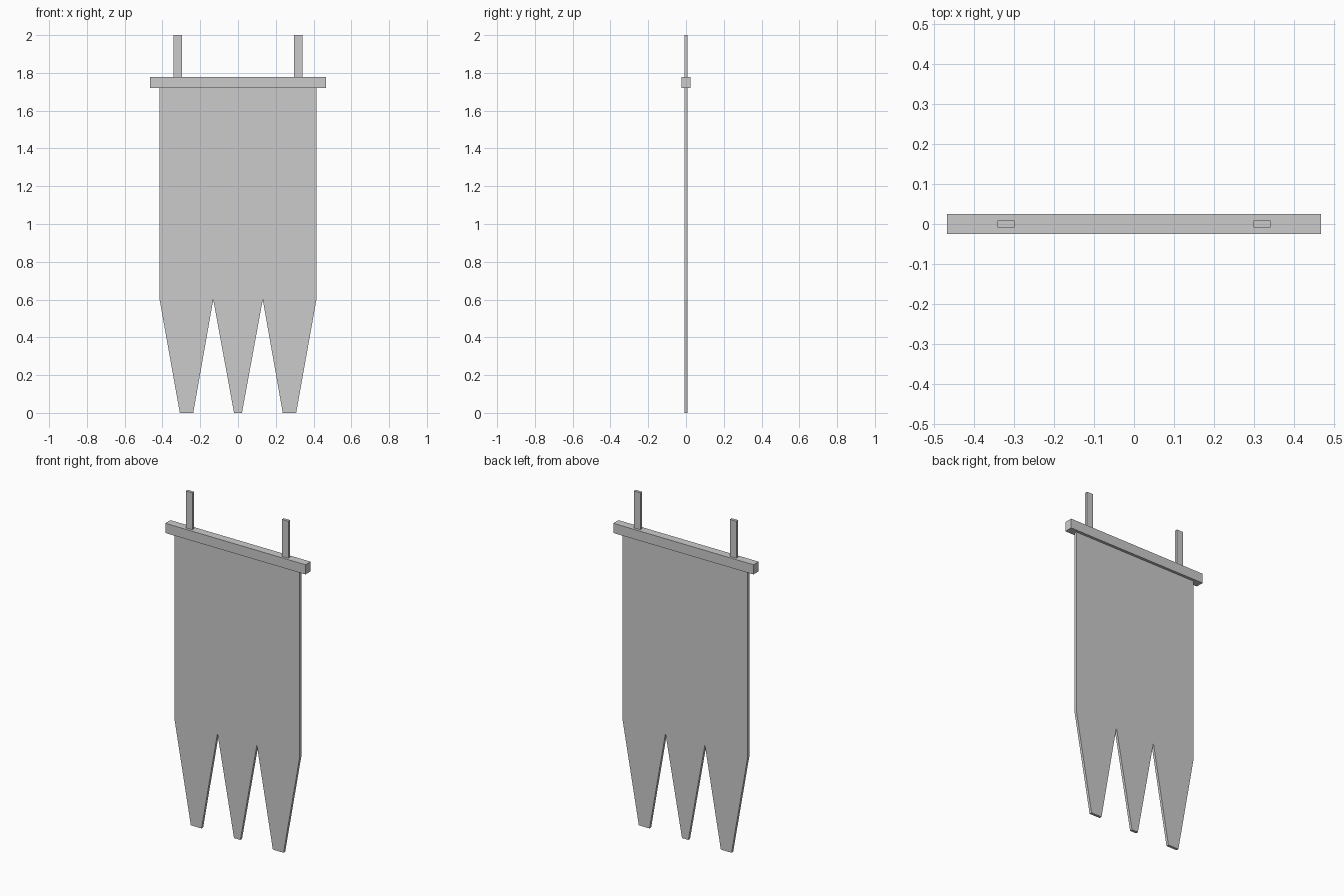
import bpy, bmesh

if "Cube" in bpy.data.objects:
    bpy.data.objects.remove(bpy.data.objects["Cube"])


def box(name, x0, x1, half_depth, z0, z1):
    bm = bmesh.new()
    bmesh.ops.create_cube(bm, size=1)
    for v in bm.verts:
        v.co = (x1 if v.co.x > 0 else x0,
                half_depth if v.co.y > 0 else -half_depth,
                z1 if v.co.z > 0 else z0)
    finish(name, bm)


def finish(name, bm):
    bmesh.ops.recalc_face_normals(bm, faces=bm.faces)
    mesh = bpy.data.meshes.new(name)
    bm.to_mesh(mesh)
    bm.free()
    obj = bpy.data.objects.new(name, mesh)
    bpy.context.collection.objects.link(obj)


# Cloth with three pointed tails: right half outline, mirrored in x
right = [(0.021, 0), (0.131, 0.6), (0.237, 0), (0.308, 0), (0.415, 0.6), (0.415, 1.72)]
outline = right + [(-x, z) for x, z in reversed(right)]
half = 0.008
bm = bmesh.new()
face = bm.faces.new([bm.verts.new((x, -half, z)) for x, z in outline])
ext = bmesh.ops.extrude_face_region(bm, geom=[face])
moved = [g for g in ext["geom"] if isinstance(g, bmesh.types.BMVert)]
bmesh.ops.translate(bm, verts=moved, vec=(0, 2 * half, 0))
finish("banner_cloth", bm)

# Crossbar
box("crossbar", -0.466, 0.466, 0.0245, 1.72, 1.778)

# Hanging straps
for side, x in (("left", -0.319), ("right", 0.319)):
    box(side + "_hanging_strap", x - 0.0215, x + 0.0215, 0.009, 1.778, 2.0)
